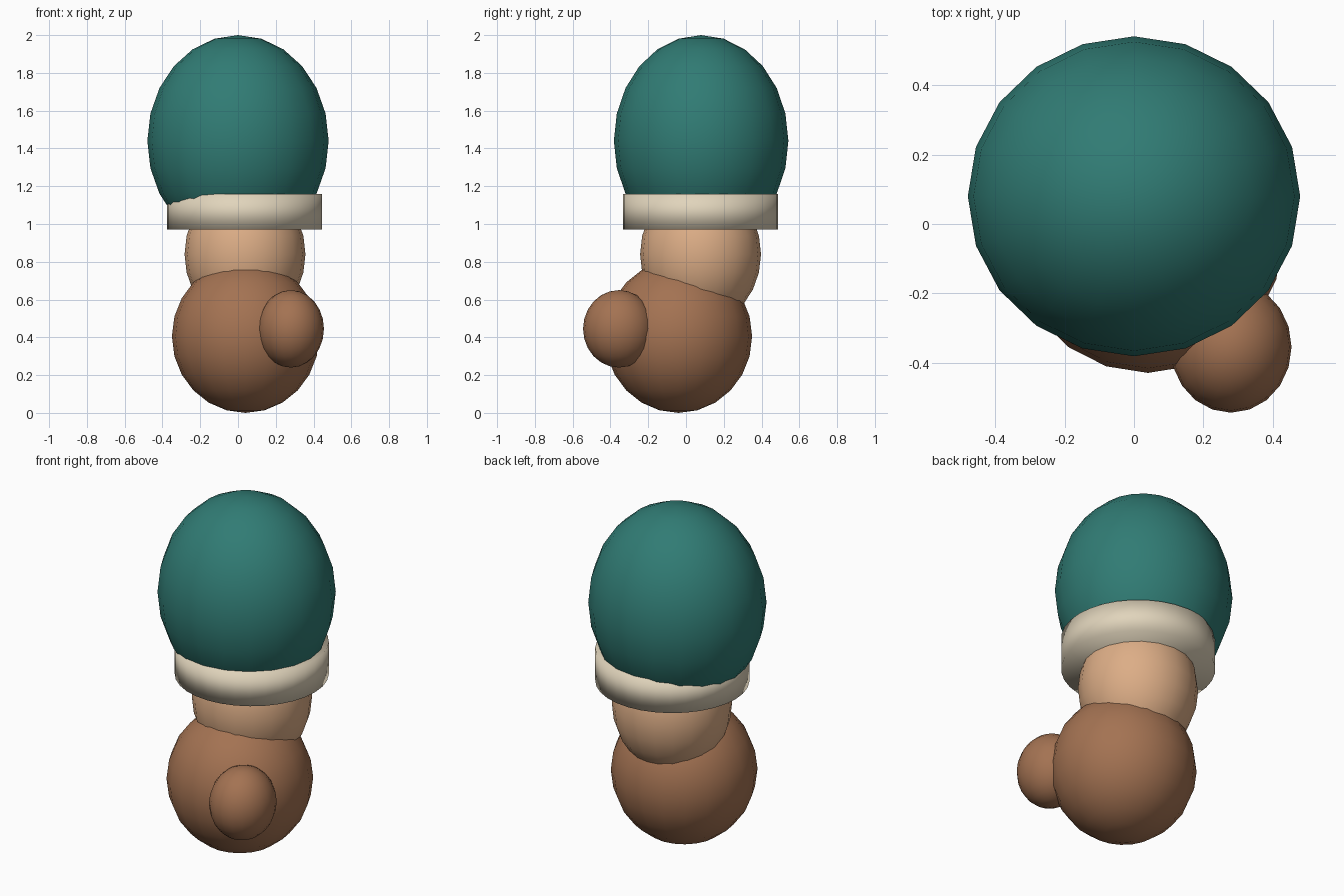
import bpy

if "Cube" in bpy.data.objects:
    bpy.data.objects.remove(bpy.data.objects["Cube"], do_unlink=True)


def material(name, rgb):
    mat = bpy.data.materials.new(name)
    mat.use_nodes = True
    colour = (*rgb, 1)
    mat.diffuse_color = colour
    mat.node_tree.nodes["Principled BSDF"].inputs["Base Color"].default_value = colour
    return mat


teal = material("teal", (0.03, 0.2, 0.175))
cream = material("cream", (0.75, 0.66, 0.5))
tan = material("tan", (0.72, 0.42, 0.24))
brown = material("brown", (0.37, 0.17, 0.085))


def finish(name, mat, scale):
    obj = bpy.context.object
    obj.name = name
    obj.scale = scale
    obj.data.materials.append(mat)
    bpy.ops.object.transform_apply(location=False, rotation=False, scale=True)
    bpy.ops.object.shade_smooth()
    return obj


def ellipsoid(name, mat, centre, radii):
    bpy.ops.mesh.primitive_uv_sphere_add(segments=20, ring_count=12, location=centre)
    return finish(name, mat, radii)


# Rounded body with a small side bump
ellipsoid("body", brown, (0.04, -0.04, 0.405), (0.39, 0.39, 0.405))
ellipsoid("side_bump", brown, (0.28, -0.355, 0.445), (0.175, 0.19, 0.205))

# Neck between body and cap
ellipsoid("neck", tan, (0.037, 0.077, 0.84), (0.32, 0.32, 0.375))

# Large cap and the band around its base
ellipsoid("cap", teal, (0, 0.08, 1.44), (0.48, 0.462, 0.56))
bpy.ops.mesh.primitive_cylinder_add(vertices=32, location=(0.035, 0.077, 1.065))
finish("cap_band", cream, (0.41, 0.41, 0.095))
